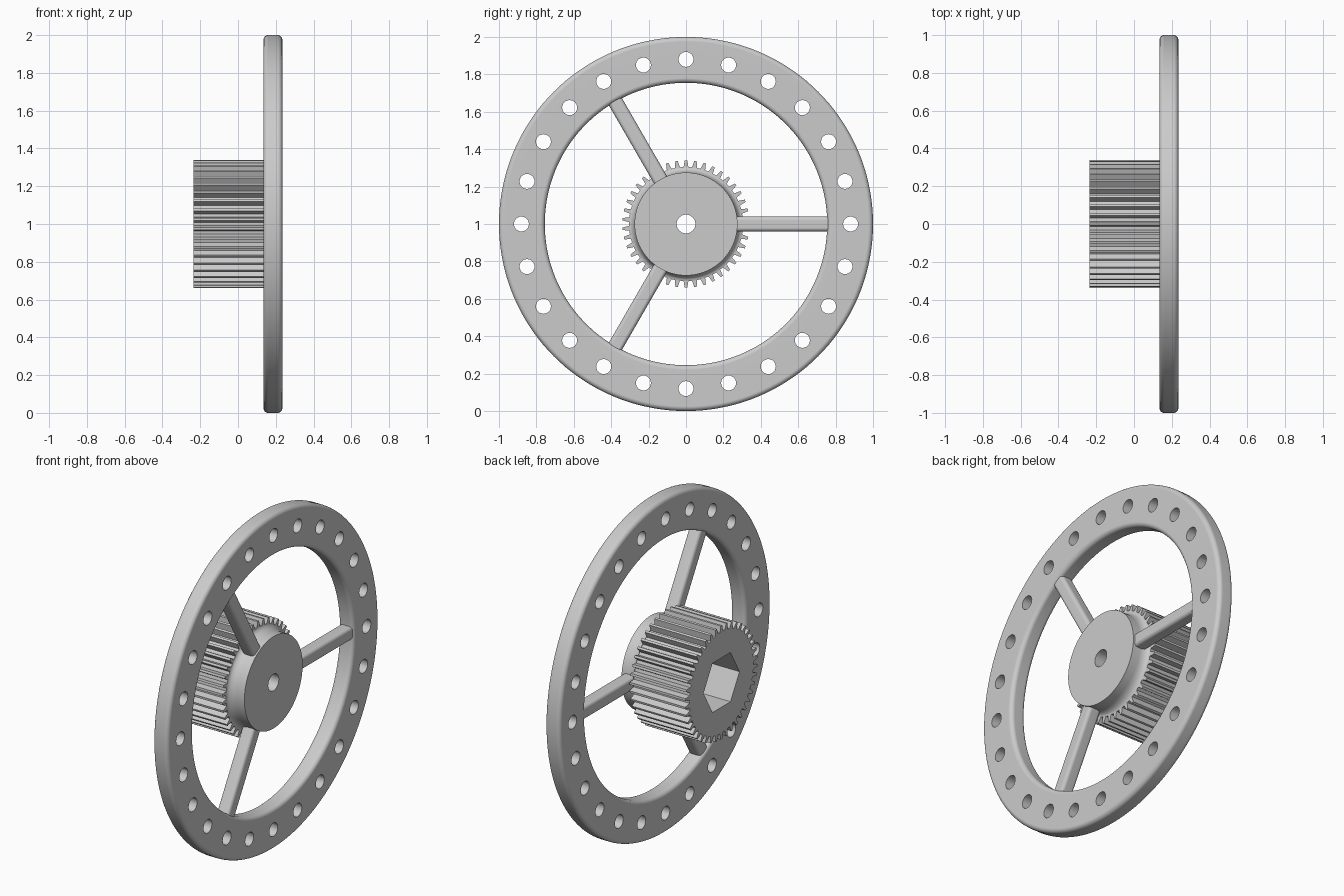
import bpy, bmesh
from math import sin, cos, pi, radians, tau
from mathutils import Matrix, Vector

if "Cube" in bpy.data.objects:
    bpy.data.objects.remove(bpy.data.objects["Cube"], do_unlink=True)

grey = bpy.data.materials.new("light grey")
grey.use_nodes = True
colour = (0.6, 0.6, 0.6, 1)
grey.diffuse_color = colour
grey.node_tree.nodes["Principled BSDF"].inputs["Base Color"].default_value = colour

AXIS_Z = 1.0                      # height of the wheel axle, which runs along x
RING_X0, RING_X1 = 0.135, 0.235   # faces of the rim
GEAR_X0 = -0.235


def polar(x, r, a):
    return Vector((x, r * cos(a), AXIS_Z + r * sin(a)))


def make(name, bm):
    bmesh.ops.recalc_face_normals(bm, faces=bm.faces)
    mesh = bpy.data.meshes.new(name)
    bm.to_mesh(mesh)
    bm.free()
    mesh.materials.append(grey)
    obj = bpy.data.objects.new(name, mesh)
    bpy.context.collection.objects.link(obj)
    return obj


def lathe(name, profile, closed, segs=144):
    """Spin (x, radius) points around the axle."""
    bm = bmesh.new()
    rows = [[bm.verts.new(polar(x, r, tau * i / segs)) for x, r in profile]
            for i in range(segs)]
    n = len(profile)
    for i in range(segs):
        a, b = rows[i], rows[(i + 1) % segs]
        for j in range(n if closed else n - 1):
            k = (j + 1) % n
            bm.faces.new((a[j], a[k], b[k], b[j]))
    return make(name, bm)


def add_prism(bm, points, x0, x1):
    """Extrude a (y, z) outline along x."""
    low = [bm.verts.new((x0, y, z)) for y, z in points]
    high = [bm.verts.new((x1, y, z)) for y, z in points]
    bm.faces.new(low)
    bm.faces.new(high)
    for i in range(len(points)):
        j = (i + 1) % len(points)
        bm.faces.new((low[i], low[j], high[j], high[i]))


def circle(r, n, cy=0.0, cz=AXIS_Z):
    return [(cy + r * cos(tau * i / n), cz + r * sin(tau * i / n)) for i in range(n)]


def activate(obj):
    bpy.ops.object.select_all(action='DESELECT')
    obj.select_set(True)
    bpy.context.view_layer.objects.active = obj


def cut(obj, cutter):
    mod = obj.modifiers.new("cut", 'BOOLEAN')
    mod.operation = 'DIFFERENCE'
    mod.solver = 'EXACT'
    mod.object = cutter
    activate(obj)
    bpy.ops.object.modifier_apply(modifier=mod.name)
    bpy.data.objects.remove(cutter, do_unlink=True)


def smooth(obj):
    activate(obj)
    bpy.ops.object.shade_smooth_by_angle(angle=radians(30))
    mod = obj.modifiers.new("flat faces", 'WEIGHTED_NORMAL')
    mod.keep_sharp = True


# Rim: rounded rectangle section with a ring of drilled holes
fillet = 0.025
corners = [(RING_X1 - fillet, 1 - fillet, 0), (RING_X0 + fillet, 1 - fillet, 1),
           (RING_X0 + fillet, 0.755 + fillet, 2), (RING_X1 - fillet, 0.755 + fillet, 3)]
section = []
for cx, cr, quarter in corners:
    for s in range(7):
        a = (quarter + s / 6) * pi / 2
        section.append((cx + fillet * cos(a), cr + fillet * sin(a)))
rim = lathe("rim", section, True)
bm = bmesh.new()
for i in range(24):
    c = polar(0, 0.88, tau * i / 24)
    add_prism(bm, circle(0.04, 24, c.y, c.z), 0.05, 0.32)
cut(rim, make("hole_cutter", bm))
smooth(rim)

# Spokes: three rounded bars
for i in range(3):
    bm = bmesh.new()
    bmesh.ops.create_cube(bm, size=1)
    bmesh.ops.scale(bm, vec=(0.08, 0.54, 0.08), verts=bm.verts)
    long_edges = [e for e in bm.edges
                  if abs(e.verts[0].co.y - e.verts[1].co.y) > 0.1]
    bmesh.ops.bevel(bm, geom=long_edges, offset=0.02, segments=5,
                    profile=0.5, affect='EDGES')
    bmesh.ops.translate(bm, vec=(0.185, 0.52, 0), verts=bm.verts)
    bm.transform(Matrix.Translation((0, 0, AXIS_Z)) @ Matrix.Rotation(tau * i / 3, 4, 'X'))
    smooth(make(f"spoke_{i + 1}", bm))

# Hub: disc with a concave flare into the gear and a bored centre
flare = [(RING_X0 + 0.05 * (1 - cos(a)), 0.305 - 0.03 * sin(a))
         for a in (s / 6 * pi / 2 for s in range(7))]
smooth(lathe("hub", flare + [(RING_X1, 0.275), (RING_X1, 0.05), (RING_X0, 0.05)], False))

# Gear: tapered teeth, hexagonal socket on the outer end, bore through
teeth = 42
outline = []
for i in range(teeth):
    for step, r in ((-0.30, 0.303), (-0.13, 0.34), (0.13, 0.34), (0.30, 0.303)):
        p = polar(0, r, tau * (i + 0.5 + step) / teeth)
        outline.append((p.y, p.z))
bm = bmesh.new()
add_prism(bm, outline, GEAR_X0, RING_X0)
gear = make("gear", bm)
bm = bmesh.new()
add_prism(bm, circle(0.17, 6), GEAR_X0 - 0.1, 0.1)
cut(gear, make("socket_cutter", bm))
bm = bmesh.new()
add_prism(bm, circle(0.05, 144), 0, 0.3)
cut(gear, make("bore_cutter", bm))
